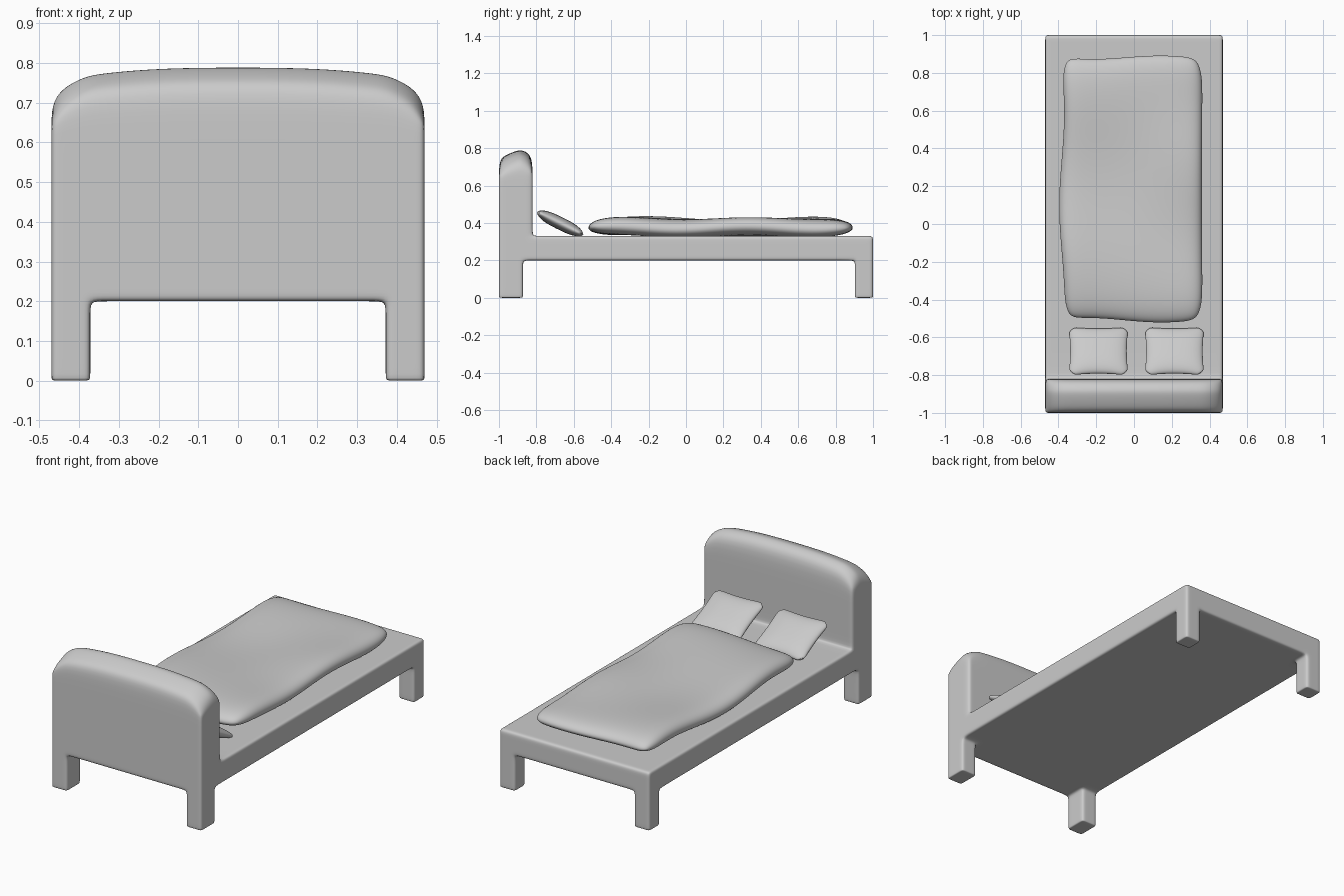
import bpy, bmesh
from math import sin, pi, exp

if "Cube" in bpy.data.objects:
    bpy.data.objects.remove(bpy.data.objects["Cube"])


def finish(name, bm, levels):
    bmesh.ops.recalc_face_normals(bm, faces=bm.faces[:])
    me = bpy.data.meshes.new(name)
    bm.to_mesh(me)
    bm.free()
    for p in me.polygons:
        p.use_smooth = True
    ob = bpy.data.objects.new(name, me)
    bpy.context.collection.objects.link(ob)
    if levels:
        m = ob.modifiers.new("smooth", 'SUBSURF')
        m.levels = m.render_levels = levels
    return ob


# Bed frame: one cage of grid cells (legs, slab, headboard), rounded by subdivision
half = [0.2, 0.34, 0.372, 0.40, 0.445, 0.47]
xs = [-x for x in reversed(half)] + [0] + half
ys = [-1, -0.97, -0.90, -0.872, -0.82, -0.79, 0, 0.87, 0.903, 0.93, 0.97, 1]
zs = [0, 0.008, 0.17, 0.20, 0.225, 0.30, 0.33, 0.36, 0.63, 0.79]
arch = {0: 0, 0.2: 0.002, 0.34: 0.015, 0.372: 0.021, 0.40: 0.030, 0.445: 0.055, 0.47: 0.095}
slant = {-1: 0.055, -0.97: 0.028, -0.90: 0, -0.872: 0, -0.82: 0.028}


def solid(i, j, k):
    if not (0 <= i < len(xs) - 1 and 0 <= j < len(ys) - 1 and 0 <= k < len(zs) - 1):
        return False
    x, y, z = [(a[n] + a[n + 1]) / 2 for a, n in ((xs, i), (ys, j), (zs, k))]
    if z < 0.20:
        return abs(x) > 0.372 and (y < -0.872 or y > 0.903)
    return z < 0.33 or y < -0.82


bm = bmesh.new()
verts = {}


def corner(i, j, k):
    if (i, j, k) not in verts:
        z = zs[k]
        if k == len(zs) - 1:
            z -= arch[abs(xs[i])] + slant[ys[j]]
        verts[i, j, k] = bm.verts.new((xs[i], ys[j], z))
    return verts[i, j, k]


for i in range(len(xs) - 1):
    for j in range(len(ys) - 1):
        for k in range(len(zs) - 1):
            if not solid(i, j, k):
                continue
            for axis in range(3):
                for s in (0, 1):
                    n = [i, j, k]
                    n[axis] += 2 * s - 1
                    if solid(*n):
                        continue
                    ring = []
                    for a, b in ((0, 0), (1, 0), (1, 1), (0, 1)):
                        c = [i, j, k]
                        c[axis] += s
                        c[(axis + 1) % 3] += a
                        c[(axis + 2) % 3] += b
                        ring.append(corner(*c))
                    bm.faces.new(ring)
finish("bed_frame", bm, 2)


# Soft closed cushion: two puffed sheets that meet at the rim
def cushion(name, hx, hy, thick, power, warp, n=24, m=24, round_corner=0.05):
    bm = bmesh.new()
    sheets = []
    for side in (1, -1):
        sheet = {}
        for i in range(n + 1):
            for j in range(m + 1):
                if side < 0 and (i in (0, n) or j in (0, m)):
                    sheet[i, j] = sheets[0][i, j]
                    continue
                u = sin(pi / 2 * (2 * i / n - 1))
                v = sin(pi / 2 * (2 * j / m - 1))
                h = max(0, (1 - abs(u) ** power) * (1 - abs(v) ** power)) ** 0.5
                x = hx * u - round_corner * u ** 5 * v ** 12 * min(hx, hy)
                y = hy * v - round_corner * v ** 5 * u ** 12 * min(hx, hy)
                sheet[i, j] = bm.verts.new(warp(x, y, side * h * thick / 2, u, v))
        sheets.append(sheet)
        for i in range(n):
            for j in range(m):
                bm.faces.new([sheet[q] for q in ((i, j), (i + 1, j), (i + 1, j + 1), (i, j + 1))])
    return finish(name, bm, 1)


# Quilt with gently wavy surface and hem
def drape(x, y, z, u, v):
    y += 0.185
    left, right = (1 - u) / 2, (1 + u) / 2
    x += -0.012 + left * 0.013 * sin(6.5 * y - 2.2) + right * 0.006 * v * v
    y += 0.012 * sin(8 * x + 0.4) * v + 0.012 * left ** 3 * max(v, 0)
    wave = left * 0.013 * sin(7 * y + 2.9) + right * 0.009 * sin(8.5 * y - 1.2)
    dip = -0.012 * exp(-((x + 0.05) / 0.2) ** 2 - ((y - 0.3) / 0.3) ** 2)
    if z > 0:
        return x, y, 0.373 + z * 1.2 + wave + dip
    return x, y, max(0.373 + z + wave, 0.328)


cushion("quilt", 0.372, 0.695, 0.09, 10, drape, 24, 40, 0.08)


# Pillows leaning against the headboard
def pinch(x, y, z, u, v):
    return x * (1 - 0.06 * (1 - v * v)), y * (1 - 0.09 * (1 - u * u)), z


for name, px in (("left_pillow", -0.188), ("right_pillow", 0.214)):
    pillow = cushion(name, 0.16, 0.145, 0.068, 3, pinch, 16, 16, 0.16)
    pillow.location = (px, -0.673, 0.398)
    pillow.rotation_euler = (-0.46, 0, 0)
